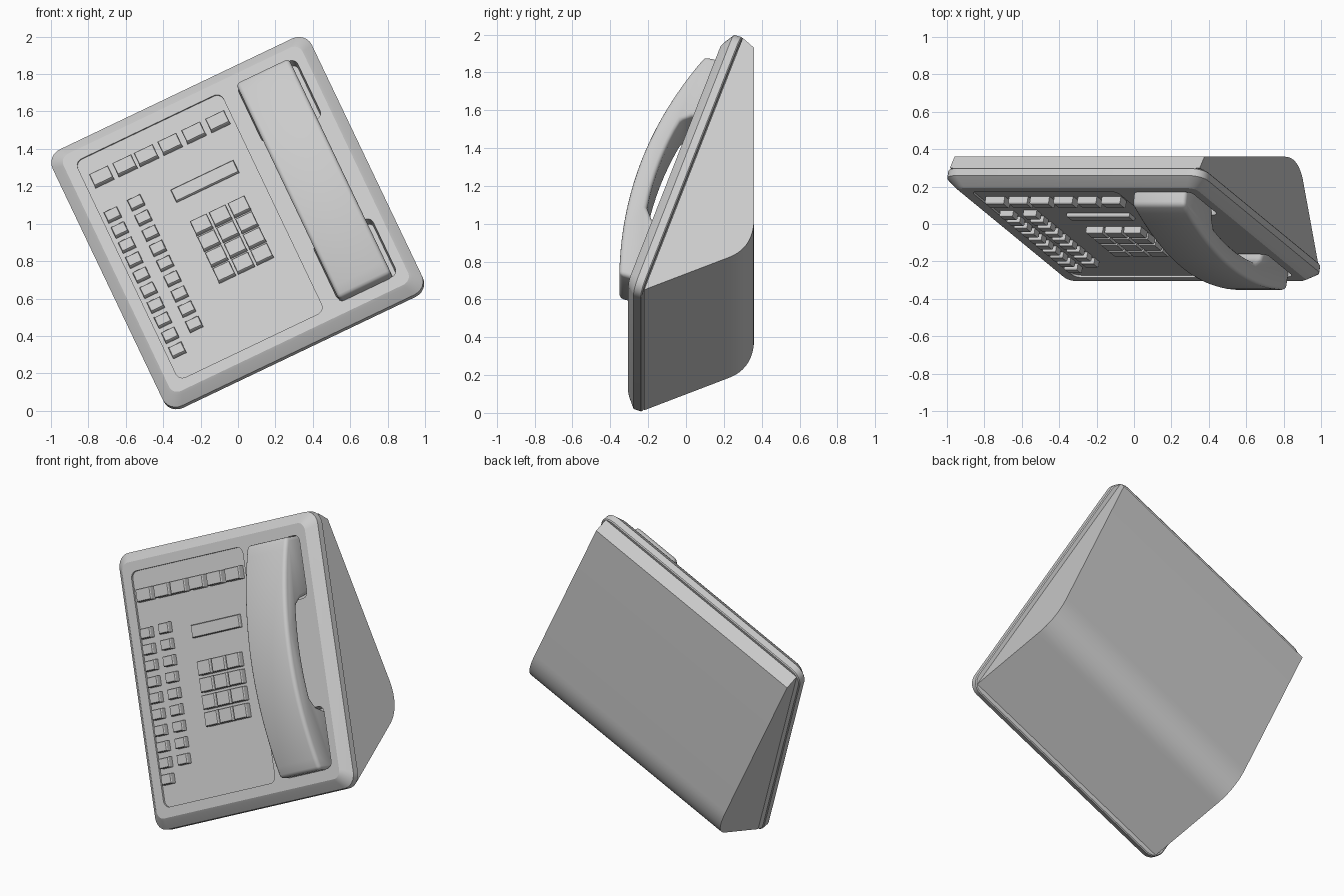
import bpy, bmesh, math
from mathutils import Matrix, Vector

cube = bpy.data.objects.get("Cube")
if cube:
    bpy.data.objects.remove(cube, do_unlink=True)

# Single plastic colour
mat = bpy.data.materials.new("light grey plastic")
mat.use_nodes = True
GREY = (0.6, 0.6, 0.6, 1)
mat.diffuse_color = GREY
mat.node_tree.nodes["Principled BSDF"].inputs["Base Color"].default_value = GREY

# Face frame: local x across, y up the sloping face, z out of the face
ROLL, SLOPE = math.radians(25.5), math.radians(19.5)
FRAME = (Matrix.Translation((0, 0.04, 1)) @ Matrix.Rotation(-ROLL, 4, 'Y')
         @ Matrix.Rotation(math.pi / 2 - SLOPE, 4, 'X'))


def finish(bm, name, angle=30, bevel=0.0, segments=3):
    bmesh.ops.recalc_face_normals(bm, faces=bm.faces)
    if bevel:
        sharp = [e for e in bm.edges if e.calc_face_angle(0) > math.radians(40)]
        bmesh.ops.bevel(bm, geom=sharp, offset=bevel, segments=segments,
                        profile=0.5, affect='EDGES', clamp_overlap=True)
    me = bpy.data.meshes.new(name)
    bm.to_mesh(me)
    bm.free()
    me.materials.append(mat)
    ob = bpy.data.objects.new(name, me)
    bpy.context.collection.objects.link(ob)
    ob.matrix_world = FRAME
    if angle:
        bpy.ops.object.select_all(action='DESELECT')
        ob.select_set(True)
        bpy.context.view_layer.objects.active = ob
        bpy.ops.object.shade_smooth_by_angle(angle=math.radians(angle))
    return ob


def loft(bm, rings):
    """Join closed rings of points and cap both ends."""
    rings = [[bm.verts.new(p) for p in ring] for ring in rings]
    for lo, hi in zip(rings, rings[1:]):
        for i in range(len(lo)):
            j = (i + 1) % len(lo)
            bm.faces.new((lo[i], lo[j], hi[j], hi[i]))
    bm.faces.new(rings[0][::-1])
    bm.faces.new(rings[-1])


def rounded(x0, x1, y0, y1, r, z, steps=6):
    """Rounded rectangle ring at height z."""
    ring = []
    corners = ((x1 - r, y1 - r), (x0 + r, y1 - r), (x0 + r, y0 + r), (x1 - r, y0 + r))
    for k, (cx, cy) in enumerate(corners):
        for s in range(steps + 1):
            a = math.pi / 2 * (k + s / steps)
            ring.append((cx + r * math.cos(a), cy + r * math.sin(a), z))
    return ring


def slab(name, x0, x1, y0, y1, layers):
    """Stack of rounded rectangles; layers hold inset, radius, height."""
    bm = bmesh.new()
    loft(bm, [rounded(x0 + i, x1 - i, y0 + i, y1 - i, r, z) for i, r, z in layers])
    return finish(bm, name)


def prism(name, profile, x0, x1, **kw):
    """Side profile swept across the face."""
    bm = bmesh.new()
    loft(bm, [[(x, y, z) for y, z in profile] for x in (x0, x1)])
    return finish(bm, name, **kw)


def cut(target, cutter):
    mod = target.modifiers.new("cut", 'BOOLEAN')
    mod.operation, mod.solver, mod.object = 'DIFFERENCE', 'EXACT', cutter
    bpy.context.view_layer.objects.active = target
    bpy.ops.object.modifier_apply(modifier=mod.name)
    bpy.data.objects.remove(cutter, do_unlink=True)


def keys(name, places, w, h, top):
    """Group of keys, each tapering slightly to its top."""
    bm = bmesh.new()
    for x, y in places:
        loft(bm, [[(x + sx * (w / 2 - i), y + sy * (h / 2 - i), z)
                   for sx, sy in ((-1, -1), (1, -1), (1, 1), (-1, 1))]
                  for i, z in ((0, 0.07), (0, top - 0.006), (0.004, top))])
    return finish(bm, name, angle=0)


# Wedge body: profile as height up the back and depth, turned into the face frame
def to_face(b, y):
    c, s, y = math.cos(SLOPE), math.sin(SLOPE), y - 0.04
    return (b * c + y * s, b * s - y * c)


body_profile = [(-0.74, -0.222), (-0.555, 0.215)]
p0, p1, p2 = Vector((-0.555, 0.215)), Vector((-0.50, 0.36)), Vector((-0.32, 0.36))
for k in range(1, 13):
    t = k / 12
    body_profile.append(p0 * (1 - t) ** 2 + p1 * 2 * t * (1 - t) + p2 * t * t)
body_profile += [(0.677, 0.36), (0.735, 0.3)]
prism("wedge_body", [to_face(*p) for p in body_profile], -0.74, 0.74)

# Face plate with bevelled rim, standing off the body by a thin seam
slab("seam_filler", -0.73, 0.73, -0.765, 0.755, [(0, 0.06, -0.02), (0, 0.06, 0.02)])
plate = slab("face_plate", -0.768, 0.768, -0.812, 0.798,
             [(0.006, 0.074, 0.004), (0, 0.08, 0.01), (0, 0.08, 0.05),
              (0.045, 0.06, 0.09), (0.06, 0.05, 0.1)])

# Recessed key panel and the two handset wells
cut(plate, slab("panel_cutter", -0.645, 0.217, -0.693, 0.68,
                [(0, 0.04, 0.088), (0, 0.04, 0.2)]))
for y0, y1 in ((-0.695, -0.31), (0.295, 0.685)):
    cut(plate, slab("well_cutter", 0.295, 0.668, y0, y1,
                    [(0.02, 0.03, 0.03), (0, 0.05, 0.2)]))
bpy.ops.object.select_all(action='DESELECT')
plate.select_set(True)
bpy.context.view_layer.objects.active = plate
bpy.ops.object.shade_smooth_by_angle(angle=math.radians(30))

# Handset: arched back, hollow grip and two ends sitting in the wells
arc = [(-0.69 + 1.355 * k / 20, 0.287 - 0.115 * (k / 10 - 1) ** 2) for k in range(21)]
grip = [(0.27 - 0.54 * k / 8, 0.187 - 0.022 * (k / 4 - 1) ** 2) for k in range(9)]
handset = arc + [(0.675, 0.04), (0.335, 0.04), (0.31, 0.12)] + grip + \
    [(-0.325, 0.12), (-0.35, 0.04), (-0.685, 0.04)]
prism("handset", handset, 0.312, 0.625, bevel=0.022, angle=40)

# Keys and display strip
keys("function_keys", [(x, 0.535) for x in (-0.55, -0.412, -0.285, -0.145, -0.004, 0.138)],
     0.112, 0.075, 0.13)
keys("left_line_keys", [(-0.584, 0.315 - 0.0945 * i) for i in range(10)], 0.078, 0.06, 0.122)
keys("right_line_keys", [(-0.443, 0.32 - 0.0955 * i) for i in range(9)], 0.078, 0.06, 0.122)
keys("dial_keys", [(-0.178 + 0.112 * i, 0.046 - 0.099 * j) for i in range(3) for j in range(4)],
     0.1, 0.083, 0.125)
keys("display_strip", [(-0.062, 0.264)], 0.372, 0.075, 0.108)
